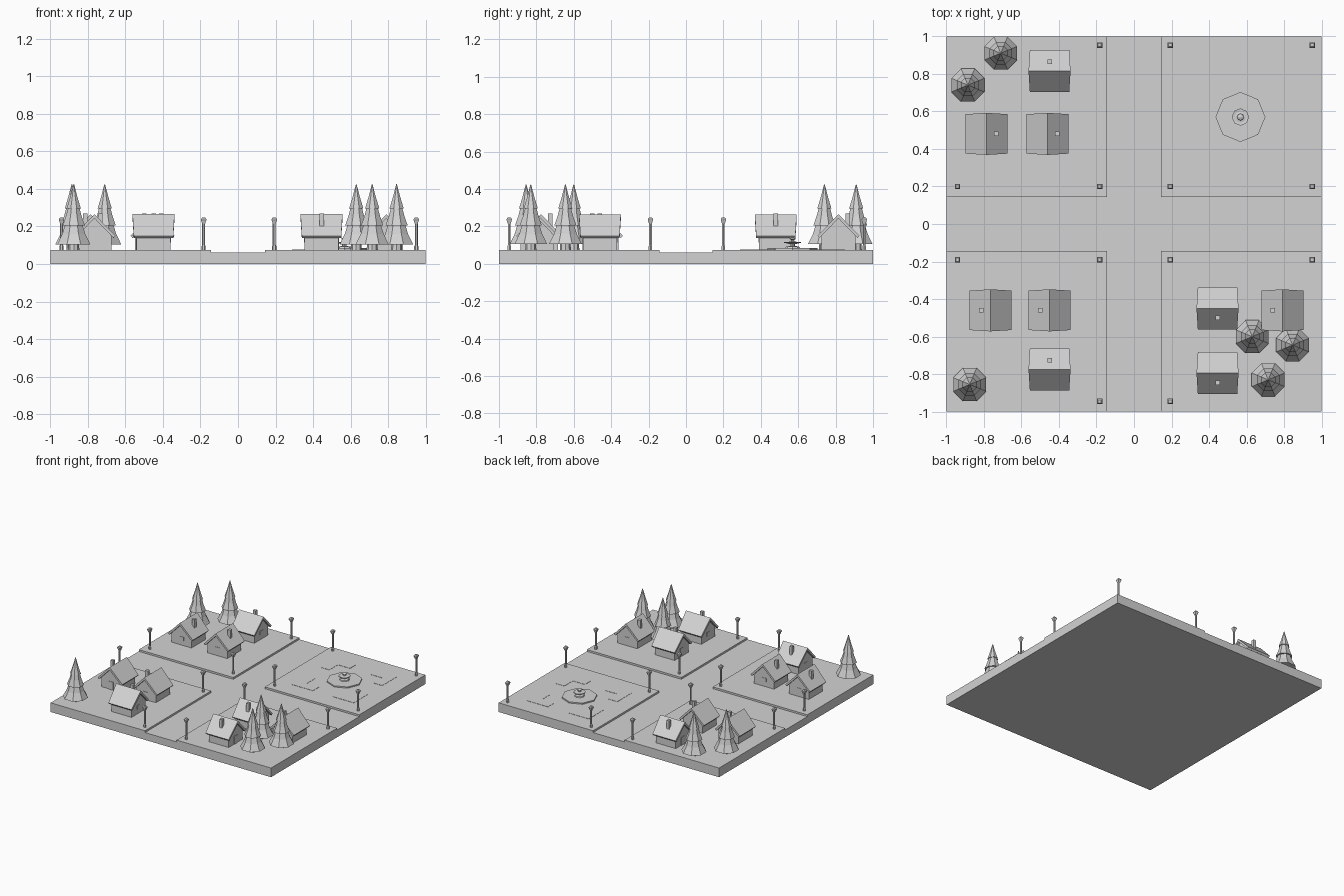
import bpy, bmesh, math
from mathutils import Matrix, Vector

if "Cube" in bpy.data.objects:
    bpy.data.objects.remove(bpy.data.objects["Cube"])

grey = bpy.data.materials.new("plain_grey")
grey.use_nodes = True
colour = (0.65, 0.65, 0.65, 1)
grey.diffuse_color = colour
grey.node_tree.nodes["Principled BSDF"].inputs["Base Color"].default_value = colour

GROUND = 0.075
ROAD = 0.06


def finish(name, bm, x=0, y=0, z=0, turn=0):
    bmesh.ops.recalc_face_normals(bm, faces=bm.faces)
    mesh = bpy.data.meshes.new(name)
    bm.to_mesh(mesh)
    bm.free()
    mesh.materials.append(grey)
    obj = bpy.data.objects.new(name, mesh)
    obj.location = (x, y, z)
    obj.rotation_euler.z = math.radians(turn)
    bpy.context.collection.objects.link(obj)
    return obj


def add_box(bm, x0, x1, y0, y1, z0, z1):
    size = Matrix.Diagonal((x1 - x0, y1 - y0, z1 - z0, 1))
    middle = Vector(((x0 + x1) / 2, (y0 + y1) / 2, (z0 + z1) / 2))
    bmesh.ops.create_cube(bm, size=1, matrix=Matrix.Translation(middle) @ size)


def add_prism(bm, outline):
    """Outline of (half length, y, z) points, extended both ways along x."""
    ends = [[bm.verts.new((s * h, y, z)) for h, y, z in outline] for s in (-1, 1)]
    for end in ends:
        bm.faces.new(end)
    for i in range(len(outline)):
        j = (i + 1) % len(outline)
        bm.faces.new((ends[0][i], ends[0][j], ends[1][j], ends[1][i]))


def add_turned(bm, profile, sides=8, phase=0):
    """Stack of rings from (radius, z) points with closed ends."""
    rings = []
    for r, z in profile:
        angles = [2 * math.pi * (k + phase) / sides for k in range(sides)]
        rings.append([bm.verts.new((r * math.cos(a), r * math.sin(a), z)) for a in angles])
    for low, high in zip(rings, rings[1:]):
        for k in range(sides):
            n = (k + 1) % sides
            bm.faces.new((low[k], low[n], high[n], high[k]))
    bm.faces.new(rings[0])
    bm.faces.new(rings[-1])


# Ground slab, with the crossing roads left low between four raised plots
bm = bmesh.new()
add_box(bm, -1, 1, -1, 1, 0, ROAD)
finish("ground_slab", bm)
for sx in (-1, 1):
    for sy in (-1, 1):
        bm = bmesh.new()
        xs, ys = sorted((sx, sx * 0.143)), sorted((sy, sy * 0.143))
        add_box(bm, *xs, *ys, ROAD, GROUND)
        finish("raised_plot", bm)


# Cottages: chimney on the local +y slope, door on the local -x gable
def cottage(x, y, turn):
    bm = bmesh.new()
    add_prism(bm, [(0.09, -0.09, 0), (0.09, 0.09, 0), (0.09, 0.09, 0.075),
                   (0.09, 0, 0.17), (0.09, -0.09, 0.075)])
    finish("cottage_walls", bm, x, y, GROUND, turn)

    bm = bmesh.new()
    add_prism(bm, [(0.105, -0.112, 0.075), (0.112, 0, 0.19), (0.105, 0.112, 0.075),
                   (0.105, 0.102, 0.063), (0.112, 0, 0.168), (0.105, -0.102, 0.063)])
    finish("cottage_roof", bm, x, y, GROUND, turn)

    bm = bmesh.new()
    add_box(bm, -0.012, 0.012, 0.038, 0.062, 0.12, 0.195)
    finish("cottage_chimney", bm, x, y, GROUND, turn)

    bm = bmesh.new()
    add_box(bm, -0.094, -0.088, -0.02, 0.02, 0, 0.065)
    finish("cottage_door", bm, x, y, GROUND, turn)

    bm = bmesh.new()
    add_box(bm, 0.088, 0.093, -0.02, 0.02, 0.04, 0.07)
    finish("cottage_window", bm, x, y, GROUND, turn)


for spot in [(-0.45, 0.815, 0), (-0.785, 0.48, -90), (-0.46, 0.48, -90),
             (-0.765, -0.46, 90), (-0.45, -0.46, 90), (-0.45, -0.775, 0),
             (0.445, -0.45, 180), (0.79, -0.46, 90), (0.445, -0.795, 180)]:
    cottage(*spot)

# Fir trees: trunk and three flared tiers
for x, y in [(-0.71, 0.91), (-0.885, 0.74), (-0.875, -0.855),
             (0.63, -0.60), (0.845, -0.645), (0.715, -0.83)]:
    bm = bmesh.new()
    add_turned(bm, [(0.03, 0), (0.025, 0.06)])
    finish("tree_trunk", bm, x, y, GROUND)
    bm = bmesh.new()
    for tier in ([(0.095, 0.03), (0.066, 0.085), (0.045, 0.15)],
                 [(0.064, 0.13), (0.045, 0.18), (0.028, 0.24)],
                 [(0.041, 0.22), (0.02, 0.285), (0.002, 0.35)]):
        add_turned(bm, tier, phase=0.5)
    finish("tree_branches", bm, x, y, GROUND)

# Street lamps at the plot corners, except the three wooded or built ones
WOODED = {(0, 3), (0, 0), (3, 0)}
for i, x in enumerate((-0.94, -0.183, 0.193, 0.95)):
    for j, y in enumerate((-0.945, -0.19, 0.2, 0.953)):
        if (i, j) in WOODED:
            continue
        bm = bmesh.new()
        add_turned(bm, [(0.011, 0), (0.011, 0.02), (0.008, 0.025), (0.008, 0.14)], 6)
        finish("lamp_post", bm, x, y, GROUND)
        bm = bmesh.new()
        add_turned(bm, [(0.01, 0.137), (0.018, 0.155), (0.02, 0.158),
                        (0.02, 0.164), (0.012, 0.172)], 4, 0.5)
        finish("lamp_head", bm, x, y, GROUND)

# Fountain on its octagonal paving
bm = bmesh.new()
add_turned(bm, [(0.133, 0), (0.133, 0.01)])
finish("fountain_paving", bm, 0.567, 0.57, GROUND)
bm = bmesh.new()
add_turned(bm, [(0.04, 0.008), (0.035, 0.017), (0.012, 0.021), (0.012, 0.03),
                (0.046, 0.038), (0.046, 0.043), (0.03, 0.041), (0.01, 0.045),
                (0.008, 0.053), (0.018, 0.058), (0.016, 0.061), (0.004, 0.066)])
finish("fountain_bowls", bm, 0.567, 0.57, GROUND)

# Corner beds around the fountain, thin L-shaped plates
for turn in range(0, 360, 90):
    bm = bmesh.new()
    corners = [(0.09, 0.28), (0.28, 0.28), (0.28, 0.09), (0.2, 0.09), (0.2, 0.2), (0.09, 0.2)]
    bed = bm.faces.new([bm.verts.new((x, y, 0)) for x, y in corners])
    top = bmesh.ops.extrude_face_region(bm, geom=[bed])["geom"]
    bmesh.ops.translate(bm, vec=(0, 0, 0.002),
                        verts=[v for v in top if isinstance(v, bmesh.types.BMVert)])
    finish("corner_bed", bm, 0.567, 0.57, GROUND, turn)
